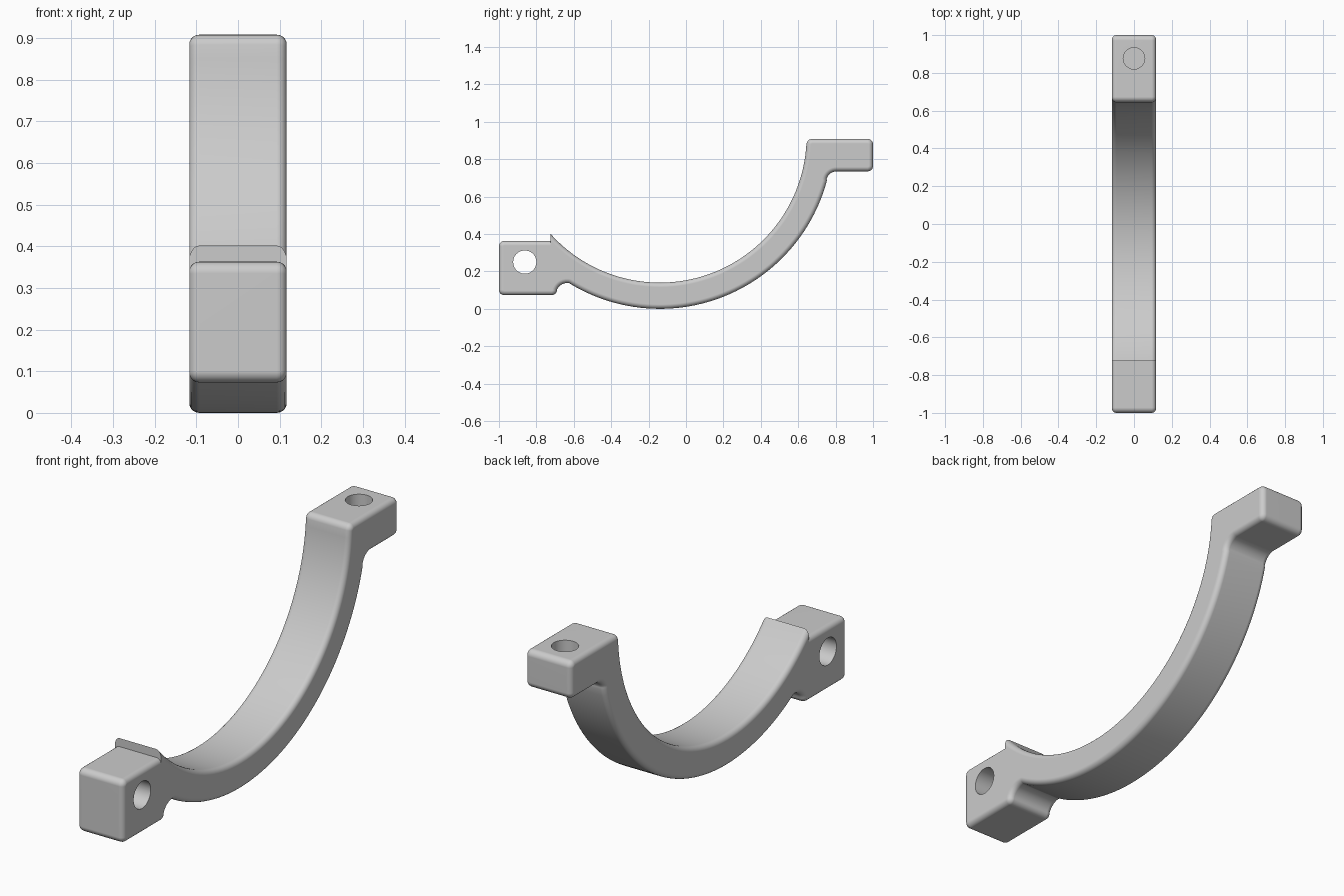
import bpy, bmesh
from math import sin, cos, radians
from mathutils import Vector

cube = bpy.data.objects.get("Cube")
if cube:
    bpy.data.objects.remove(cube)

HALF = 0.117      # half thickness of the strap
EDGE = 0.024      # rounding of the long edges
BEND = 0.028      # rounding of the profile corners
ROUND_STEPS = 5
AXIS = (-0.14, 0.925)   # centre of the curved arm

grey = bpy.data.materials.new("plain_grey")
grey.use_nodes = True
grey.diffuse_color = (0.6, 0.6, 0.6, 1)
grey.node_tree.nodes["Principled BSDF"].inputs["Base Color"].default_value = (0.6, 0.6, 0.6, 1)


def arc(center, r, a0, a1, steps=8):
    angles = [radians(a0 + (a1 - a0) * i / steps) for i in range(steps + 1)]
    return [(center[0] + r * cos(a), center[1] + r * sin(a)) for a in angles]


def corner(y, z, a0):
    """Rounded convex corner, running clockwise."""
    return arc((y, z), BEND, a0, a0 - 90, 6)


def inset(points, d, plain_edges):
    """Move a clockwise outline inwards by d, leaving the last few edges in place."""
    n = len(points)
    normals, moves = [], []
    for i in range(n):
        t = (points[(i + 1) % n] - points[i]).normalized()
        normals.append(Vector((t.y, -t.x)))
        moves.append(d if i < n - plain_edges else 0)
    result = []
    for i, p in enumerate(points):
        a, b, da, db = normals[i - 1], normals[i], moves[i - 1], moves[i]
        if da == db:
            shift = (a + b) * da / (1 + a.dot(b))
        else:
            det = a.x * b.y - a.y * b.x
            shift = Vector((da * b.y - db * a.y, db * a.x - da * b.x)) / det
        result.append(p + shift)
    return result


def slab(name, profile, plain_edges):
    """Sweep a y-z profile along x with rounded side edges."""
    points = []
    for p in map(Vector, profile):
        if not points or (p - points[-1]).length > 0.005:
            points.append(p)
    turns = [radians(90 * i / ROUND_STEPS) for i in range(ROUND_STEPS + 1)]
    half = [(HALF - EDGE + EDGE * sin(t), EDGE * (1 - cos(t))) for t in turns]
    stations = [(-x, d) for x, d in reversed(half)] + half

    bm = bmesh.new()
    rings = [[bm.verts.new((x, p.x, p.y)) for p in inset(points, d, plain_edges)]
             for x, d in stations]
    n = len(points)
    for r0, r1 in zip(rings, rings[1:]):
        for i in range(n):
            j = (i + 1) % n
            bm.faces.new((r0[i], r0[j], r1[j], r1[i]))
    bm.faces.new(rings[0])
    bm.faces.new(rings[-1])
    bmesh.ops.recalc_face_normals(bm, faces=bm.faces)
    mesh = bpy.data.meshes.new(name)
    bm.to_mesh(mesh)
    bm.free()
    mesh.materials.append(grey)
    obj = bpy.data.objects.new(name, mesh)
    bpy.context.collection.objects.link(obj)
    return obj


def combine(target, other, operation):
    mod = target.modifiers.new(operation.lower(), 'BOOLEAN')
    mod.operation, mod.object, mod.solver = operation, other, 'EXACT'
    bpy.context.view_layer.objects.active = target
    bpy.ops.object.modifier_apply(modifier=mod.name)
    bpy.data.objects.remove(other)


def hole_cutter(radius, depth, location, rotation=(0, 0, 0)):
    bpy.ops.mesh.primitive_cylinder_add(vertices=48, radius=radius, depth=depth,
                                        location=location, rotation=rotation)
    cutter = bpy.context.object
    cutter.hide_render = True
    cutter.data.materials.append(grey)
    return cutter


# Curved arm with the rear mounting tab; its front end is cut upright
arm_profile = (arc(AXIS, 0.785, 221.8, 357, 56)
               + corner(0.673, 0.88, 180) + corner(0.972, 0.88, 90) + corner(0.972, 0.763, 0)
               + arc((0.805, 0.68), 0.055, 90, 165)
               + arc(AXIS, 0.925, 345, 230.77, 56))
bracket = slab("curved_bracket", arm_profile, 1)

# Front hinge block, with a fillet under it; its last edges are buried in the arm
block_profile = (arc((-0.635, 0.078), 0.06, 60, 155)
                 + corner(-0.718, 0.101, 0) + corner(-0.972, 0.101, 270)
                 + corner(-0.972, 0.335, 180)
                 + [(-0.718, 0.363), (-0.58, 0.17)])
combine(bracket, slab("hinge_block", block_profile, 2), 'UNION')

# Cross hole through the hinge block and blind hole in the rear tab
combine(bracket, hole_cutter(0.062, 1, (0, -0.862, 0.25), (0, radians(90), 0)), 'DIFFERENCE')
combine(bracket, hole_cutter(0.057, 0.26, (0, 0.877, 0.908)), 'DIFFERENCE')

# Smooth shading with crisp hole rims
bpy.ops.object.select_all(action='DESELECT')
bracket.select_set(True)
bpy.context.view_layer.objects.active = bracket
bpy.ops.object.shade_smooth_by_angle(angle=radians(35))
weighted = bracket.modifiers.new("even_shading", 'WEIGHTED_NORMAL')
weighted.keep_sharp = True
